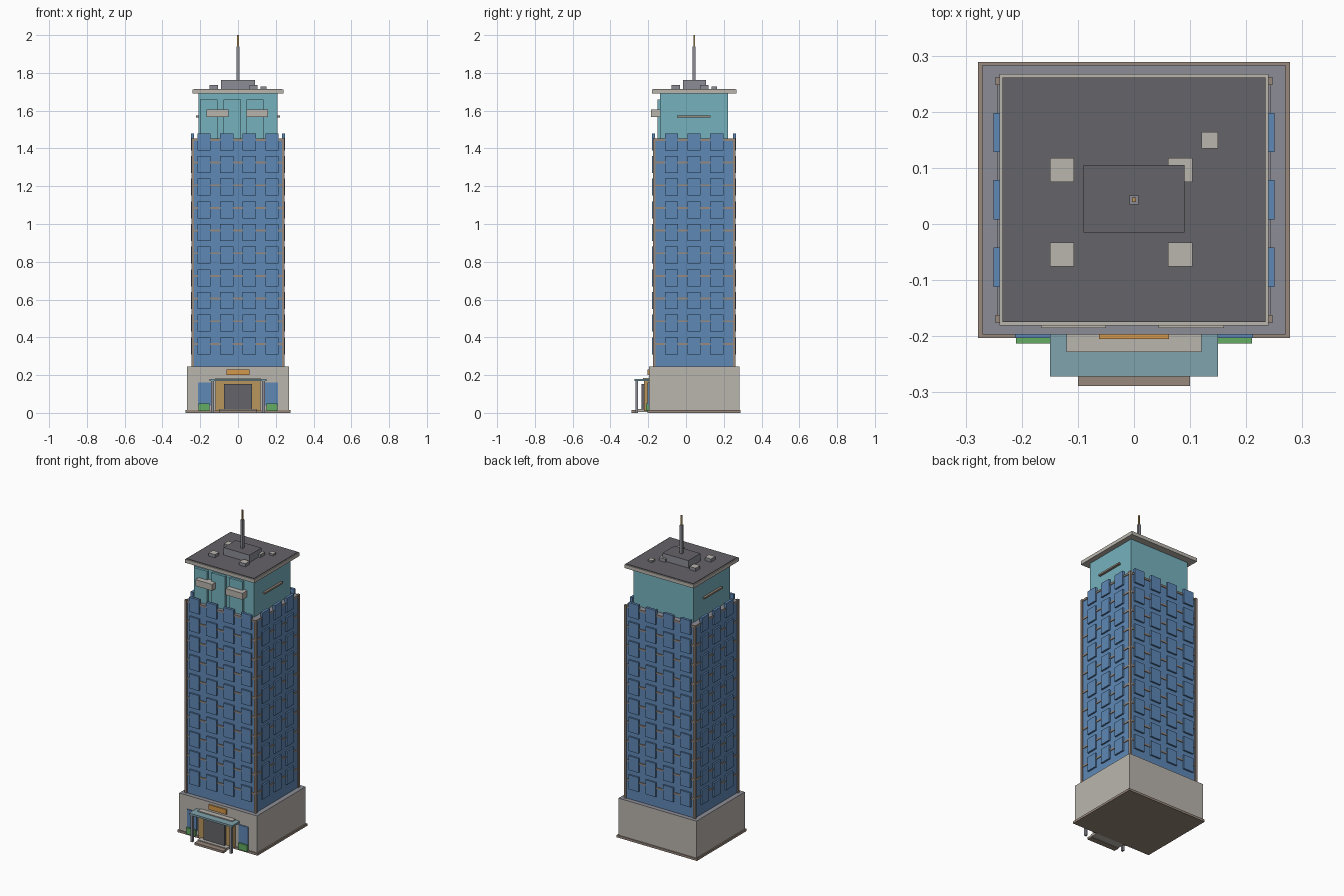
import bpy

if "Cube" in bpy.data.objects:
    bpy.data.objects.remove(bpy.data.objects["Cube"])

C = 0.043  # tower centre line in y


def srgb(r, g, b):
    f = lambda c: c / 12.92 if c <= 0.04045 else ((c + 0.055) / 1.055) ** 2.4
    return (f(r / 255), f(g / 255), f(b / 255), 1)


def mat(name, *rgb):
    m = bpy.data.materials.new(name)
    m.diffuse_color = srgb(*rgb)
    m.use_nodes = True
    m.node_tree.nodes["Principled BSDF"].inputs["Base Color"].default_value = m.diffuse_color
    return m


stone = mat("light stone", 186, 181, 174)
trim = mat("brown trim", 152, 136, 124)
blue = mat("blue glass", 94, 136, 182)
teal = mat("teal glass", 118, 178, 190)
canopy_m = mat("canopy glass", 128, 162, 172)
grey = mat("grey metal", 140, 141, 150)
dark = mat("dark grey", 101, 99, 104)
gold = mat("bronze", 186, 150, 92)
sign_m = mat("orange", 212, 152, 76)
green = mat("leaf green", 100, 172, 98)

FACES = [(0, 1, 3, 2), (4, 6, 7, 5), (0, 4, 5, 1), (2, 3, 7, 6), (0, 2, 6, 4), (1, 5, 7, 3)]


def boxes(name, items, m, top=None):
    """One object from a list of (x0, x1, y0, y1, z0, z1) boxes; optional colour for top faces."""
    vs, fs = [], []
    for x0, x1, y0, y1, z0, z1 in items:
        n = len(vs)
        vs += [(x, y, z) for x in (x0, x1) for y in (y0, y1) for z in (z0, z1)]
        fs += [tuple(n + i for i in f) for f in FACES]
    me = bpy.data.meshes.new(name)
    me.from_pydata(vs, [], fs)
    me.update()
    me.materials.append(m)
    if top:
        me.materials.append(top)
        for p in me.polygons:
            p.material_index = int(p.normal.z > 0.5)
    ob = bpy.data.objects.new(name, me)
    bpy.context.collection.objects.link(ob)
    return ob


def block(hx, hy, z0, z1):
    return (-hx, hx, C - hy, C + hy, z0, z1)


# podium
boxes("plinth", [block(0.278, 0.246, 0.0, 0.014)], trim)
boxes("podium", [block(0.27, 0.24, 0.004, 0.245)], stone, grey)

# tower shaft
HX, HY = 0.24, 0.212
boxes("tower", [block(HX, HY, 0.24, 1.45)], blue, grey)
boxes("floor_bands", [block(HX + 0.004, HY + 0.004, z - 0.005, z + 0.005)
                      for z in [0.365 + 0.12 * i for i in range(9)]], trim)
boxes("tower_rim", [block(HX + 0.004, HY + 0.004, 1.44, 1.452)], trim, grey)
boxes("corner_posts", [(sx * HX - 0.007, sx * HX + 0.007,
                        C + sy * HY - 0.007, C + sy * HY + 0.007, 0.245, 1.455)
                       for sx in (-1, 1) for sy in (-1, 1)], trim)

# projecting windows on all four sides
win = []
for r in range(10):
    z0, z1 = 0.31 + 0.12 * r, 0.40 + 0.12 * r
    for s in (-1, 1):
        yc, xc = C + s * (HY + 0.002), s * (HX + 0.002)
        for x in (-0.18, -0.06, 0.06, 0.18):
            win.append((x - 0.035, x + 0.035, yc - 0.008, yc + 0.008, z0, z1))
        for y in (-0.12, 0, 0.12):
            win.append((xc - 0.008, xc + 0.008, C + y - 0.035, C + y + 0.035, z0, z1))
boxes("windows", win, blue)

# glazed crown storey
boxes("crown", [block(0.208, 0.18, 1.45, 1.69)], teal)
boxes("crown_panels", [(x - 0.046, x + 0.046, -0.152, -0.135, 1.45, 1.66)
                       for x in (-0.154, -0.03, 0.09)], teal)
boxes("balconies", [(x - 0.058, x + 0.058, -0.185, -0.137, 1.566, 1.606)
                    for x in (-0.108, 0.102)], stone)
boxes("side_rails", [(s * 0.213 - 0.009, s * 0.213 + 0.009, -0.047, 0.13, 1.565, 1.575)
                     for s in (-1, 1)], trim)

# roof and rooftop plant
boxes("roof_slab", [block(0.24, 0.224, 1.69, 1.712)], stone)
boxes("roof_deck", [block(0.234, 0.218, 1.705, 1.716)], dark)
boxes("plant_room", [(-0.09, 0.09, -0.015, 0.105, 1.71, 1.762)], grey, dark)
units = [(x, x + 0.043, y, y + 0.043, 1.71, 1.736) for x in (-0.15, 0.061) for y in (-0.076, 0.075)]
units.append((0.12, 0.15, 0.135, 0.164, 1.71, 1.728))
boxes("roof_units", units, grey, stone)
boxes("mast", [block(0.008, 0.008, 1.76, 1.94)], grey)
boxes("mast_tip", [block(0.004, 0.004, 1.94, 2.0)], gold)

# entrance
boxes("door_frame", [(-0.12, 0.12, -0.222, -0.19, 0.01, 0.17)], gold)
boxes("door", [(-0.073, 0.073, -0.236, -0.2, 0.012, 0.152)], dark)
boxes("canopy", [(-0.15, 0.15, -0.272, -0.195, 0.168, 0.18)], canopy_m)
boxes("canopy_cap", [(-0.12, 0.12, -0.228, -0.195, 0.178, 0.186)], stone)
boxes("canopy_posts", [(s * 0.135 - 0.007, s * 0.135 + 0.007, -0.268, -0.254, 0.0, 0.17)
                       for s in (-1, 1)], grey)
boxes("front_step", [(-0.1, 0.1, -0.289, -0.255, 0.0, 0.014)], trim)
boxes("upper_step", [(-0.1, 0.1, -0.256, -0.2, 0.004, 0.02)], stone)
boxes("sign_plate", [(-0.062, 0.062, -0.205, -0.196, 0.2, 0.231)], sign_m)
boxes("shop_windows", [(s * 0.178 - 0.034, s * 0.178 + 0.034, -0.203, -0.195, 0.04, 0.16)
                       for s in (-1, 1)], blue)
boxes("planters", [(s * 0.18 - 0.03, s * 0.18 + 0.03, -0.213, -0.195, 0.01, 0.05)
                   for s in (-1, 1)], green)
